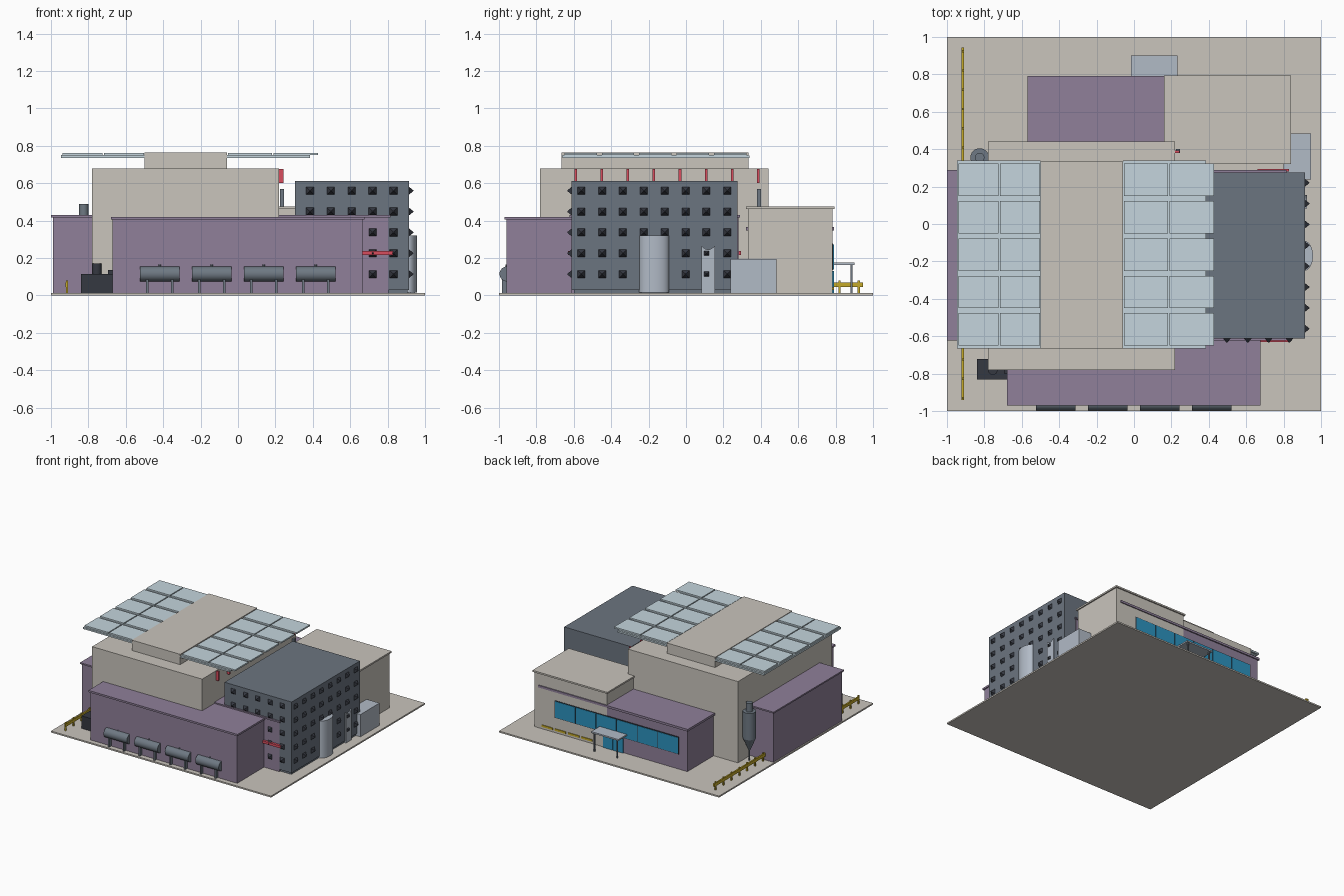
import bpy, bmesh, math
from mathutils import Matrix, Vector

if "Cube" in bpy.data.objects:
    bpy.data.objects.remove(bpy.data.objects["Cube"])


def mat(name, r, g, b):
    m = bpy.data.materials.new(name)
    m.diffuse_color = tuple((c / 255) ** 2.2 for c in (r, g, b)) + (1,)
    m.use_nodes = True
    m.node_tree.nodes["Principled BSDF"].inputs["Base Color"].default_value = m.diffuse_color
    return m


BEIGE = mat("beige", 200, 195, 187)
PURPLE = mat("purple", 142, 127, 152)
SLATE = mat("slate", 107, 116, 127)
STEEL = mat("steel", 110, 120, 130)
PANEL = mat("panel", 195, 212, 220)
PALE = mat("pale_metal", 176, 185, 197)
GLASS = mat("blue_glass", 48, 145, 190)
DARK = mat("dark", 56, 59, 67)
RED = mat("red", 215, 78, 95)
YELLOW = mat("yellow", 195, 168, 45)


def finish(bm, name, m, smooth=False):
    bmesh.ops.recalc_face_normals(bm, faces=bm.faces)
    me = bpy.data.meshes.new(name)
    bm.to_mesh(me)
    bm.free()
    me.materials.append(m)
    ob = bpy.data.objects.new(name, me)
    bpy.context.collection.objects.link(ob)
    if smooth:
        bpy.context.view_layer.objects.active = ob
        ob.select_set(True)
        bpy.ops.object.shade_smooth_by_angle(angle=math.radians(35))
        ob.select_set(False)
    return ob


def add_box(bm, x0, x1, y0, y1, z0, z1):
    c = Matrix.Translation(((x0 + x1) / 2, (y0 + y1) / 2, (z0 + z1) / 2))
    bmesh.ops.create_cube(bm, size=1, matrix=c @ Matrix.Diagonal((x1 - x0, y1 - y0, z1 - z0, 1)))


def boxes(name, m, *items):
    bm = bmesh.new()
    for b in items:
        add_box(bm, *b)
    return finish(bm, name, m)


def add_cyl(bm, c, r1, r2, h, axis='Z', n=24):
    rot = {'Z': Matrix(), 'X': Matrix.Rotation(math.pi / 2, 4, 'Y')}[axis]
    bmesh.ops.create_cone(bm, cap_ends=True, segments=n, radius1=r1, radius2=r2, depth=h,
                          matrix=Matrix.Translation(c) @ rot)


def hall(name, m, x0, x1, y0, y1, top, cap):
    # walls plus an overhanging flat roof
    boxes(name, m, (x0, x1, y0, y1, 0.01, top - cap / 2))
    boxes(name + "_roof", m, (x0 - .01, x1 + .01, y0 - .01, y1 + .01, top - cap, top))


# Ground and main volumes
boxes("site_slab", BEIGE, (-1, 1, -1, 1, 0, .012))
boxes("main_hall", BEIGE, (-.78, .22, -.78, .44, .01, .68))
boxes("rooftop_block", BEIGE, (-.50, -.06, -.665, .335, .68, .765))
hall("front_hall", PURPLE, -.67, .665, -.96, -.55, .42, .015)
hall("cross_hall", PURPLE, -.99, .805, -.612, .28, .43, .012)
hall("back_hall", PURPLE, -.56, .78, .332, .782, .365, .018)
hall("corner_hall", BEIGE, .17, .83, .332, .784, .475, .013)
boxes("office_tower", SLATE, (.305, .915, -.611, .275, .03, .613))
boxes("tower_plinth", SLATE, (.32, .905, -.60, .265, .01, .03))

# Tower windows: small projecting pyramids
bm = bmesh.new()
def window(p, n):
    mtx = Matrix.Translation(p + n * .011) @ n.to_track_quat('Z', 'Y').to_matrix().to_4x4()
    bmesh.ops.create_cone(bm, cap_ends=True, segments=4, radius1=.029, radius2=.003, depth=.023,
                          matrix=mtx @ Matrix.Rotation(math.pi / 4, 4, 'Z'))
for row in range(5):
    z = .56 - row * .1115
    for i in range(8):
        window(Vector((.915, -.56 + i * .1115, z)), Vector((1, 0, 0)))
    for i in range(5):
        window(Vector((.385 + i * .1115, -.612, z)), Vector((0, -1, 0)))
finish(bm, "tower_windows", DARK)

# Rounded stair bay, pale plate and annex on the right side
bm = bmesh.new()
bmesh.ops.create_cone(bm, cap_ends=True, segments=32, radius1=1, radius2=1, depth=.305,
                      matrix=Matrix.Translation((.91, -.17, .1675)) @ Matrix.Diagonal((.047, .08, 1, 1)))
finish(bm, "stair_bay", PALE, True)
bm = bmesh.new()
prof = [(.082, .014), (.155, .014)] + [
    (.155 - .073 * t / 8, .265 - .02 * math.sin(math.pi * t / 8)) for t in range(9)]
f = bm.faces.new([bm.verts.new((.912, y, z)) for y, z in prof])
ex = bmesh.ops.extrude_face_region(bm, geom=[f])
bmesh.ops.translate(bm, vec=(.012, 0, 0), verts=[v for v in ex["geom"] if isinstance(v, bmesh.types.BMVert)])
finish(bm, "entry_plate", PALE)
boxes("side_annex", PALE, (.80, .947, .237, .485, .01, .195))

# Roof solar wings: carrier frames below, rows of panels above
for side, x0, x1 in (("left", -.945, -.50), ("right", -.06, .385)):
    rails = [(x0, x1, -.66 + i * .197, -.645 + i * .197, .735, .748) for i in range(6)]
    rails += [(x, x + .015, -.66, .34, .735, .748) for x in (x0, (x0 + x1) / 2 - .008, x1 - .015)]
    boxes(side + "_panel_frame", PANEL, *rails)
    boxes(side + "_panel_base", PANEL, (x0, x1, -.665, .335, .742, .75))
    shift = .045 if side == "right" else 0
    w = (x1 + shift - x0) / 2
    panels = []
    for c in range(2):
        for r in range(5):
            y = -.662 + r * .2
            panels.append((x0 + c * w + .006, x0 + (c + 1) * w - .002, y + .012, y + .185, .75, .762))
    boxes(side + "_solar_panels", PANEL, *panels)

# Red fins on the hall and red bars beside the tower
boxes("wall_fins", RED, *[(.22, .242, y - .007, y + .007, .6, .675)
                          for y in [-.59 + i * .1395 for i in range(8)]])
boxes("red_bars", RED, (.66, .83, -.632, -.612, .217, .237), (.66, .83, .28, .295, .217, .237))
boxes("vent_pole", STEEL, (.225, .245, .38, .4, .47, .57))

# Four horizontal tanks on legs along the front
for i in range(4):
    x = -.418 + i * .278
    bm = bmesh.new()
    add_cyl(bm, (x, -.957, .115), .04, .04, .212, 'X')
    add_cyl(bm, (x, -.957, .158), .007, .007, .015, n=8)
    finish(bm, f"tank_{i + 1}", STEEL, True)
    boxes(f"tank_legs_{i + 1}", STEEL, *[(x + s * .067 - .006, x + s * .067 + .006, -.985, -.955, .01, .09)
                                        for s in (-1, 1)])

# Generator in the front left corner
boxes("generator", DARK, (-.84, -.665, -.832, -.722, .01, .115), (-.695, -.67, -.80, -.76, .11, .135))
bm = bmesh.new()
add_cyl(bm, (-.755, -.78, .14), .026, .026, .06)
finish(bm, "generator_stack", DARK, True)

# Hopper silo at the left back
bm = bmesh.new()
cx, cy = -.825, .355
add_cyl(bm, (cx, cy, .31), .05, .05, .22)
add_cyl(bm, (cx, cy, .15), .008, .05, .1)
add_cyl(bm, (cx, cy, .45), .025, .025, .08)
add_cyl(bm, (cx, cy, .06), .006, .006, .1, n=8)
finish(bm, "silo", STEEL, True)

# Yellow guard rail along the left edge
fence = [(-.921, -.909, -.94, .945, .045, .07)]
fence += [(-.92, -.91, -.93 + i * .103 - .006, -.93 + i * .103 + .006, .01, .08) for i in range(19)]
boxes("guard_rail", YELLOW, *fence)
boxes("wall_bumper", YELLOW, *[(x, x + .1, .782, .79, .03, .046) for x in (.3, .42, .54, .66)])

# Back glazing with frames, door and porch
boxes("window_band", GLASS, *[(-.48 + i * .187, -.48 + i * .187 + .181, .775, .79, .14, .272)
                              for i in range(6)])
boxes("window_frame", DARK, (-.485, .645, .775, .787, .135, .277))
boxes("back_door", GLASS, (.02, .11, .775, .792, .012, .13), (.114, .2, .775, .792, .012, .13))
boxes("porch_roof", PALE, (-.015, .232, .782, .9, .163, .175))
boxes("porch_posts", STEEL, *[(x - .005, x + .005, .88, .89, .01, .165) for x in (.005, .212)])
